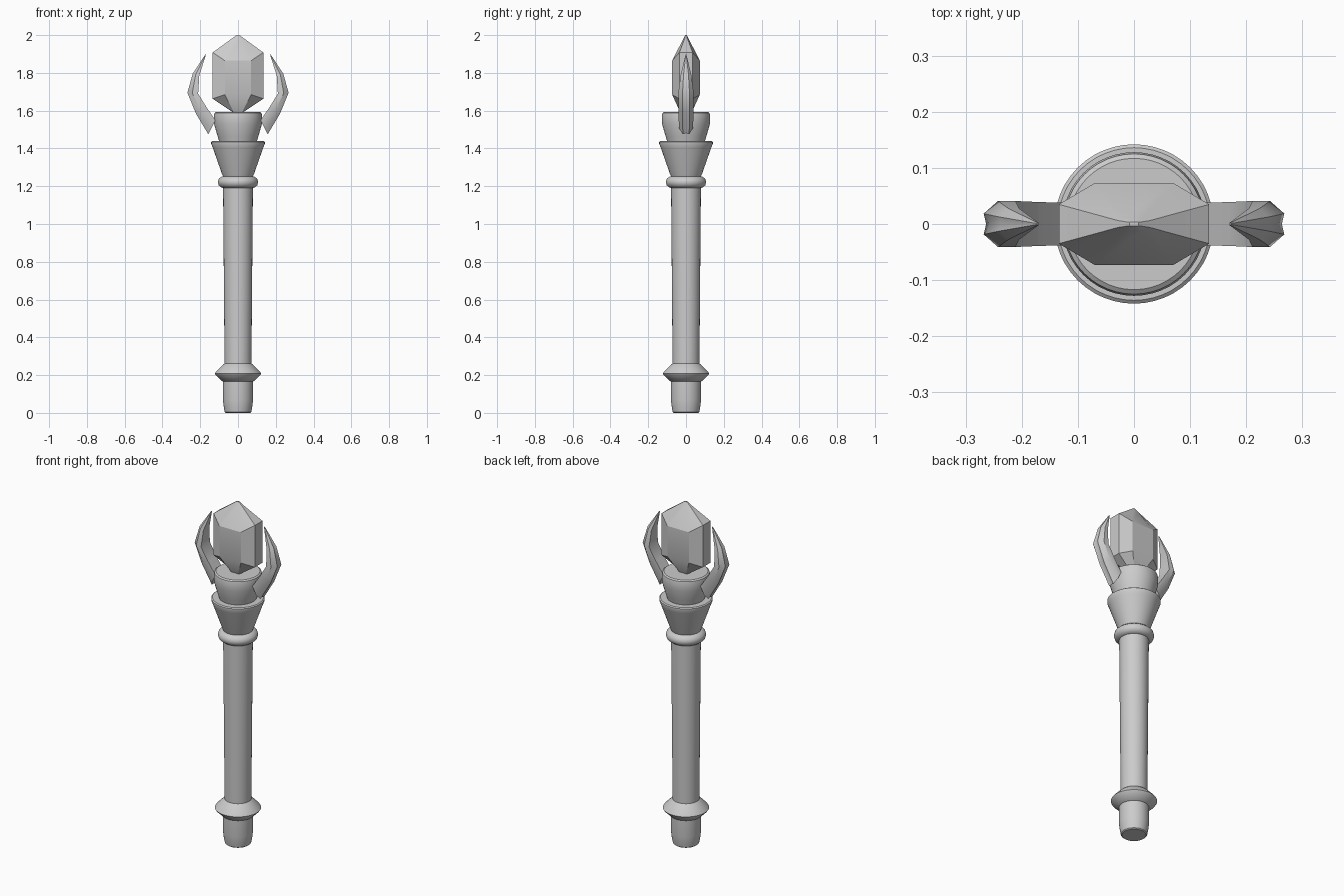
import bpy, math

if "Cube" in bpy.data.objects:
    bpy.data.objects.remove(bpy.data.objects["Cube"])


def add_mesh(name, verts, faces, angle):
    me = bpy.data.meshes.new(name)
    me.from_pydata(verts, [], faces)
    me.update()
    ob = bpy.data.objects.new(name, me)
    bpy.context.collection.objects.link(ob)
    bpy.ops.object.select_all(action='DESELECT')
    ob.select_set(True)
    bpy.context.view_layer.objects.active = ob
    bpy.ops.object.mode_set(mode='EDIT')
    bpy.ops.mesh.select_all(action='SELECT')
    bpy.ops.mesh.normals_make_consistent(inside=False)
    bpy.ops.object.mode_set(mode='OBJECT')
    bpy.ops.object.shade_smooth_by_angle(angle=math.radians(angle))
    return ob


def loft(name, rings, angle):
    """Skin equal-length closed rings and cap both ends."""
    n = len(rings[0])
    verts = [p for r in rings for p in r]
    faces = [(i * n + j, i * n + (j + 1) % n, (i + 1) * n + (j + 1) % n, (i + 1) * n + j)
             for i in range(len(rings) - 1) for j in range(n)]
    faces.append(tuple(reversed(range(n))))
    faces.append(tuple(range(len(verts) - n, len(verts))))
    return add_mesh(name, verts, faces, angle)


def lathe(name, profile, n=48):
    rings = [[(r * math.cos(2 * math.pi * k / n), r * math.sin(2 * math.pi * k / n), z)
              for k in range(n)] for r, z in profile]
    return loft(name, rings, 35)


# Turned handle parts, (radius, height) profiles
lathe("pommel", [(.064, 0), (.07, .005), (.075, .03), (.08, .07), (.08, .17)])
lathe("lower_collar", [(.075, .165), (.085, .168), (.118, .2), (.123, .208),
                       (.118, .216), (.085, .25), (.07, .262)])
lathe("shaft", [(.071, .25), (.079, 1.2)])
lathe("upper_ring", [(.075, 1.19), (.088, 1.193), (.102, 1.205), (.107, 1.222),
                     (.102, 1.238), (.088, 1.25), (.07, 1.255)])
lathe("flared_cup", [(.076, 1.245), (.085, 1.265), (.134, 1.405), (.142, 1.425),
                     (.142, 1.435), (.136, 1.44)])
lathe("crystal_socket", [(.098, 1.43), (.108, 1.465), (.127, 1.53), (.128, 1.57),
                         (.125, 1.587), (.117, 1.593)])


# Crystal: flattened eight-sided rings, broad faces end a little lower than the narrow ones
def crystal_ring(a, b, c, d, z_wide, z_narrow):
    return [(a, -c, z_narrow), (a, c, z_narrow), (b, d, z_wide), (-b, d, z_wide),
            (-a, c, z_narrow), (-a, -c, z_narrow), (-b, -d, z_wide), (b, -d, z_wide)]


loft("crystal", [
    crystal_ring(.03, .018, .012, .028, 1.585, 1.595),
    crystal_ring(.134, .07, .035, .073, 1.685, 1.663),
    crystal_ring(.134, .07, .035, .073, 1.865, 1.908),
    crystal_ring(.028, .016, .006, .012, 1.985, 1.985),
    crystal_ring(.008, .005, .003, .004, 2.0, 2.0)], 25)

# Claws: grooved section swept between an outer and an inner edge
section = [(0, -1), (.55, -1), (1, -.45), (.92, 0), (1, .45), (.55, 1), (0, 1)]
stations = [((.157, 1.475), (.12, 1.55), .038),
            ((.223, 1.585), (.168, 1.62), .039),
            ((.268, 1.695), (.211, 1.69), .041),
            ((.24, 1.795), (.205, 1.785), .028),
            ((.173, 1.898), (.170, 1.896), .002)]
for side, name in ((1, "right_claw"), (-1, "left_claw")):
    loft(name, [[(side * (i[0] + (o[0] - i[0]) * u), v * w, i[1] + (o[1] - i[1]) * u)
                 for u, v in section] for o, i, w in stations], 40)
